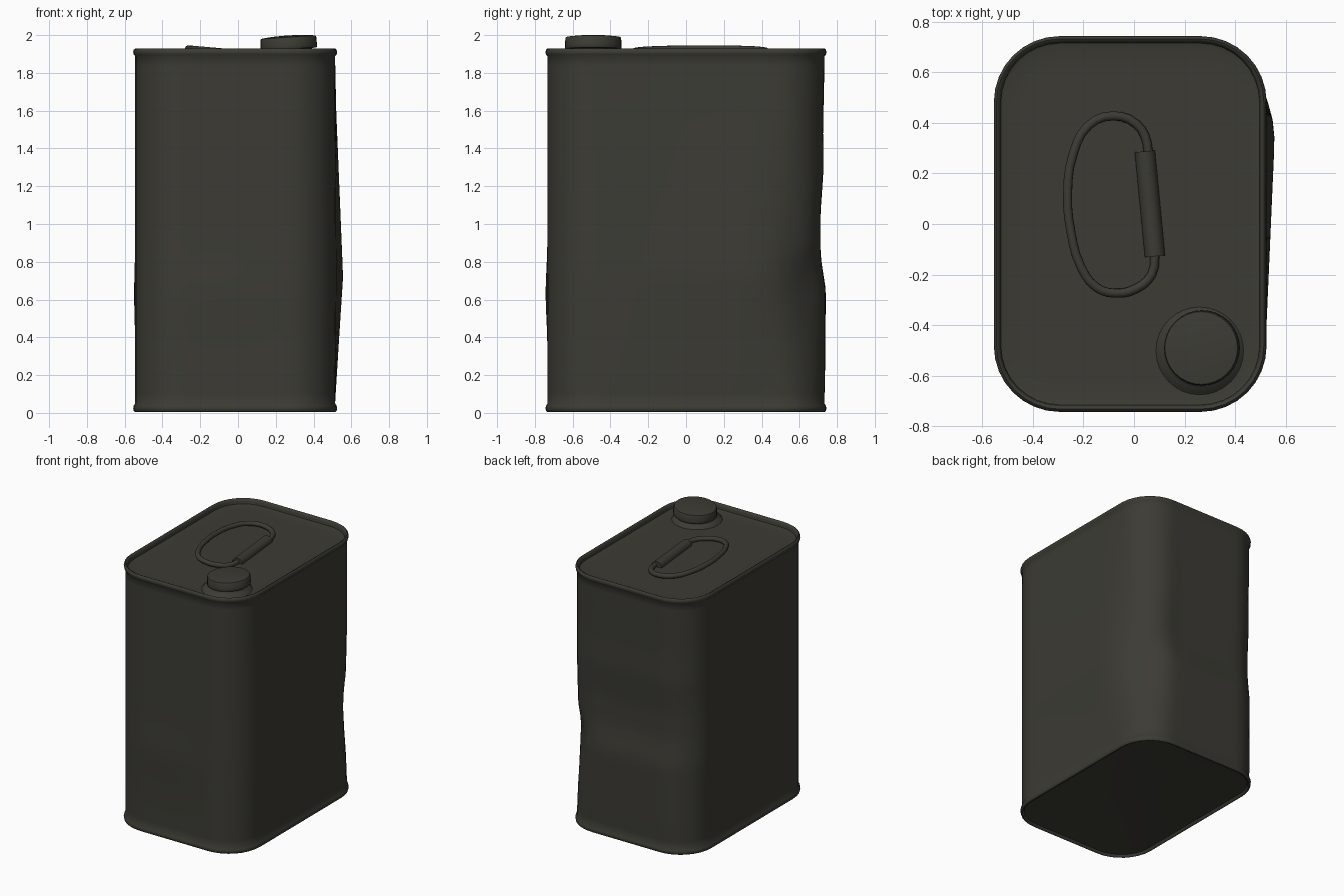
import bpy, bmesh, math
from mathutils import Vector, Matrix

if "Cube" in bpy.data.objects:
    bpy.data.objects.remove(bpy.data.objects["Cube"])

paint = bpy.data.materials.new("dark_olive_paint")
paint.diffuse_color = (0.045, 0.044, 0.035, 1)
paint.use_nodes = True
paint.node_tree.nodes["Principled BSDF"].inputs["Base Color"].default_value = paint.diffuse_color
CX, HX, HY, RAD = -0.015, 0.529, 0.733, 0.25


def finish(ob, angle=40):
    ob.data.materials.clear()
    ob.data.materials.append(paint)
    bpy.ops.object.select_all(action='DESELECT')
    ob.select_set(True)
    bpy.context.view_layer.objects.active = ob
    bpy.ops.object.shade_smooth_by_angle(angle=math.radians(angle))
    return ob


def loft(name, rings, angle=40):
    """Skin a stack of equal-length rings and close both ends."""
    bm = bmesh.new()
    vs = [[bm.verts.new(p) for p in r] for r in rings]
    n = len(vs[0])
    for a, b in zip(vs, vs[1:]):
        for i in range(n):
            j = (i + 1) % n
            bm.faces.new((a[i], a[j], b[j], b[i]))
    bm.faces.new(vs[0][::-1])
    bm.faces.new(vs[-1])
    bmesh.ops.recalc_face_normals(bm, faces=bm.faces)
    me = bpy.data.meshes.new(name)
    bm.to_mesh(me)
    bm.free()
    ob = bpy.data.objects.new(name, me)
    bpy.context.collection.objects.link(ob)
    return finish(ob, angle)


def rounded_rect(d, z, corner=8, side=14):
    """Rounded rectangle, grown outward by d, with points along the sides."""
    arcs = []
    for k, (sx, sy) in enumerate(((1, 1), (-1, 1), (-1, -1), (1, -1))):
        c = Vector((CX + sx * (HX - RAD), sy * (HY - RAD), z))
        arcs.append([c + Vector((math.cos(t), math.sin(t), 0)) * (RAD + d)
                     for t in (math.pi / 2 * (k + i / corner) for i in range(corner + 1))])
    pts = []
    for k in range(4):
        a, b = arcs[k][-1], arcs[(k + 1) % 4][0]
        pts += arcs[k] + [a.lerp(b, i / side) for i in range(1, side)]
    return pts


def interp(x, table):
    for (x0, y0), (x1, y1) in zip(table, table[1:]):
        if x0 <= x <= x1:
            return y0 + (y1 - y0) * (x - x0) / (x1 - x0)
    return 0.0


def bump(v, centre, width):
    return math.exp(-((v - centre) / width) ** 2)


BACK = [(0.05, 0.0), (0.2, 0.004), (0.65, 0.008), (0.85, -0.023), (1.05, -0.025),
        (1.28, -0.006), (1.5, -0.008), (1.8, 0.0), (1.9, 0.0)]
BACK_ALONG = [(-0.6, 0.6), (-0.3, 1.0), (0.2, 1.0), (0.45, 0.3), (0.6, 0.3)]
SIDE = [(0.05, 0.0), (0.4, 0.022), (0.72, 0.043), (1.6, 0.006), (1.88, 0.0)]
SIDE_ALONG = [(-0.75, 0.0), (-0.5, 0.15), (0.28, 0.95), (0.38, 1.0), (0.46, 0.6),
              (0.56, 0.0), (0.75, 0.0)]
CORNER = [(0.05, 0.0), (0.3, 0.012), (0.68, 0.042), (0.76, 0.03), (0.88, 0.006), (1.1, 0.0)]


def dent(p):
    """Bulged right side, crumpled back wall and corner, faint swell elsewhere."""
    x, y, z = p
    if x > 0.25:
        p.x += interp(z, SIDE) * interp(y, SIDE_ALONG) * min(1, (x - 0.25) / 0.2)
    if y > 0.45:
        p.y += interp(z, BACK) * interp(x, BACK_ALONG) * min(1, (y - 0.45) / 0.2)
    push = interp(z, CORNER) * bump(x, 0.44, 0.14) * bump(y, 0.66, 0.13)
    p.x -= push * 0.7
    p.y -= push * 0.7
    swell = bump(z, 0.63, 0.18)
    if x < -0.5:
        p.x -= 0.006 * swell * bump(y, 0.1, 0.4)
    if y < -0.7:
        p.y -= 0.01 * swell * bump(x, -0.1, 0.3)
    return p


# Can body: recessed base, lower bead, dented wall, upper bead, recessed lid
base = [(-0.03, 0.024), (-0.014, 0.022), (-0.01, 0.01), (0.0, 0.005), (0.008, 0.01),
        (0.011, 0.024), (0.008, 0.038), (0.0, 0.05)]
rim = [(0.0, 1.888), (0.008, 1.897), (0.011, 1.91), (0.008, 1.923), (0.0, 1.929),
       (-0.01, 1.924), (-0.014, 1.912), (-0.017, 1.892), (-0.03, 1.888), (-0.12, 1.889)]
rings = [rounded_rect(d, z) for d, z in base]
N = 36
rings += [[dent(p) for p in rounded_rect(0, 0.05 + 1.838 * i / N)] for i in range(1, N)]
rings += [rounded_rect(d, z) for d, z in rim]
loft("can_body", rings, 50)


def lathe(name, profile, centre, tilt=0.0, n=32):
    m = Matrix.Translation(centre) @ Matrix.Rotation(-tilt, 4, 'Y')
    return loft(name, [[m @ Vector((r * math.cos(2 * math.pi * i / n),
                                    r * math.sin(2 * math.pi * i / n), z))
                        for i in range(n)] for r, z in profile])


# Flared spout neck and the slightly tilted cap
lathe("spout_neck", [(0.185, 1.882), (0.168, 1.892), (0.162, 1.9), (0.146, 1.908),
                     (0.134, 1.918), (0.128, 1.94), (0.128, 1.955)], (0.26, -0.502, 0))
lathe("screw_cap", [(0.125, -0.066), (0.146, -0.064), (0.15, -0.058), (0.149, -0.045),
                    (0.148, -0.008), (0.144, -0.001), (0.13, 0.001), (0.08, 0.006),
                    (0.03, 0.008)], (0.266, -0.491, 1.99), 0.065)


def tube(name, points, radius, res=4):
    cu = bpy.data.curves.new(name, 'CURVE')
    cu.dimensions = '3D'
    cu.bevel_depth = radius
    cu.bevel_resolution = res
    cu.use_fill_caps = True
    cu.resolution_u = 3
    sp = cu.splines.new('BEZIER')
    sp.bezier_points.add(len(points) - 1)
    for bp, p in zip(sp.bezier_points, points):
        bp.co = p
        bp.handle_left_type = bp.handle_right_type = 'AUTO'
    ob = bpy.data.objects.new(name, cu)
    bpy.context.collection.objects.link(ob)
    bpy.ops.object.select_all(action='DESELECT')
    ob.select_set(True)
    bpy.context.view_layer.objects.active = ob
    bpy.ops.object.convert(target='MESH')
    return finish(bpy.context.view_layer.objects.active)


# Wire carrying loop, raised towards the left, held in a half-sunk hinge sleeve
loop = [(0.052, 0.2), (0.052, 0.32), (0.01, 0.395), (-0.085, 0.428), (-0.18, 0.39),
        (-0.24, 0.28), (-0.263, 0.12), (-0.25, -0.03), (-0.21, -0.17), (-0.15, -0.25),
        (-0.075, -0.274), (0.01, -0.255), (0.07, -0.2), (0.084, -0.1)]
tube("carry_wire", [(x, y, 1.899 + 0.029 * (0.07 - x) / 0.33) for x, y in loop], 0.018, res=3)
tube("hinge_sleeve", [(0.043, 0.288, 1.889), (0.083, -0.128, 1.889)], 0.04)
